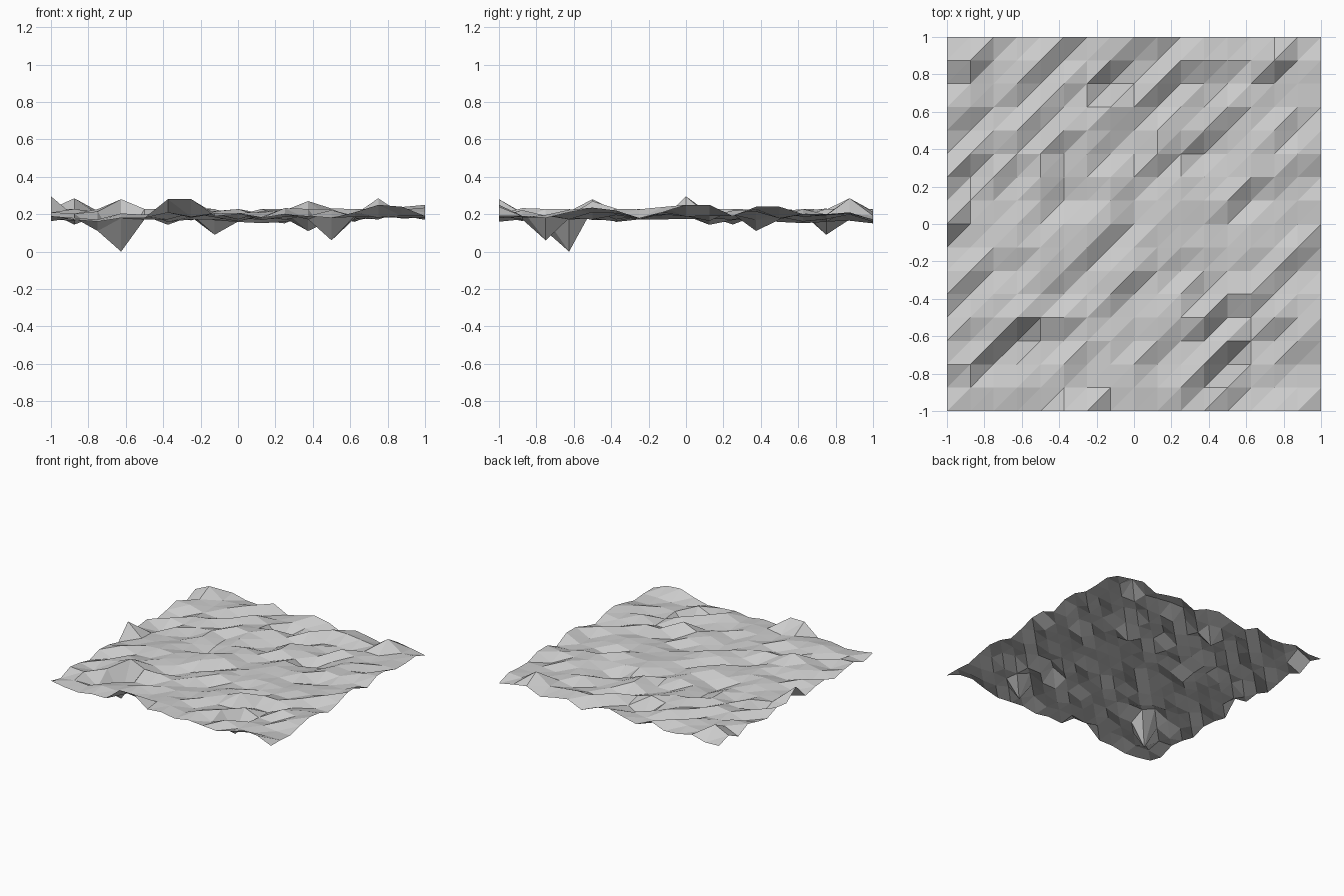
import bpy, bmesh, random

if "Cube" in bpy.data.objects:
    bpy.data.objects.remove(bpy.data.objects["Cube"])

random.seed(7)
N = 16              # cells per side
STEP = 2 / N

# rough ground: small random bumps around a mean level
height = [[min(0.26, max(0.14, random.gauss(0.198, 0.02))) for i in range(N + 1)]
          for j in range(N + 1)]

# steep steps rising towards the back: (column, row of the low end)
steps = [(0, 14), (4, 14), (5, 15), (1, 12), (10, 14), (11, 14), (9, 13),
         (12, 12), (5, 11), (7, 7), (6, 6), (4, 3), (5, 3), (2, 1), (12, 2),
         (11, 1), (14, 3), (12, 4), (13, 4), (1, 5), (8, 15), (9, 10)]
for i, j in steps:
    height[j][i] = min(height[j][i], 0.172)
    height[j + 1][i] = max(height[j + 1][i], 0.228)

# front and right border profiles
front = [0.19, 0.17, 0.16, 0.18, 0.18, 0.28, 0.28, 0.19, 0.20,
         0.18, 0.20, 0.19, 0.18, 0.21, 0.25, 0.24, 0.19]
right = [0.19, 0.19, 0.18, 0.21, 0.235, 0.22, 0.18, 0.21, 0.25,
         0.25, 0.19, 0.24, 0.24, 0.20, 0.20, 0.21, 0.17]
for k in range(N + 1):
    height[0][k] = front[k]
    height[k][N] = right[k]

# distinct pits and peaks (x, y, z)
features = [(-0.625, -0.625, 0.0), (0.5, -0.75, 0.06), (-0.125, 0.75, 0.09),
            (0.375, 0.375, 0.11), (-0.75, -0.75, 0.11), (-1, 0, 0.295),
            (-0.875, 0.875, 0.285), (-0.625, -0.5, 0.28), (0.75, 0.875, 0.285),
            (0.375, -0.5, 0.27), (-1, 1, 0.19)]
for x, y, z in features:
    height[round((y + 1) / STEP)][round((x + 1) / STEP)] = z

# triangulated sheet, diagonals running from lower left to upper right
bm = bmesh.new()
v = [[bm.verts.new((-1 + i * STEP, -1 + j * STEP, height[j][i]))
      for i in range(N + 1)] for j in range(N + 1)]
for j in range(N):
    for i in range(N):
        a, b, c, d = v[j][i], v[j][i + 1], v[j + 1][i + 1], v[j + 1][i]
        bm.faces.new((a, b, c))
        bm.faces.new((a, c, d))
mesh = bpy.data.meshes.new("rough_ground")
bm.to_mesh(mesh)
bm.free()
bpy.context.collection.objects.link(bpy.data.objects.new("rough_ground", mesh))
